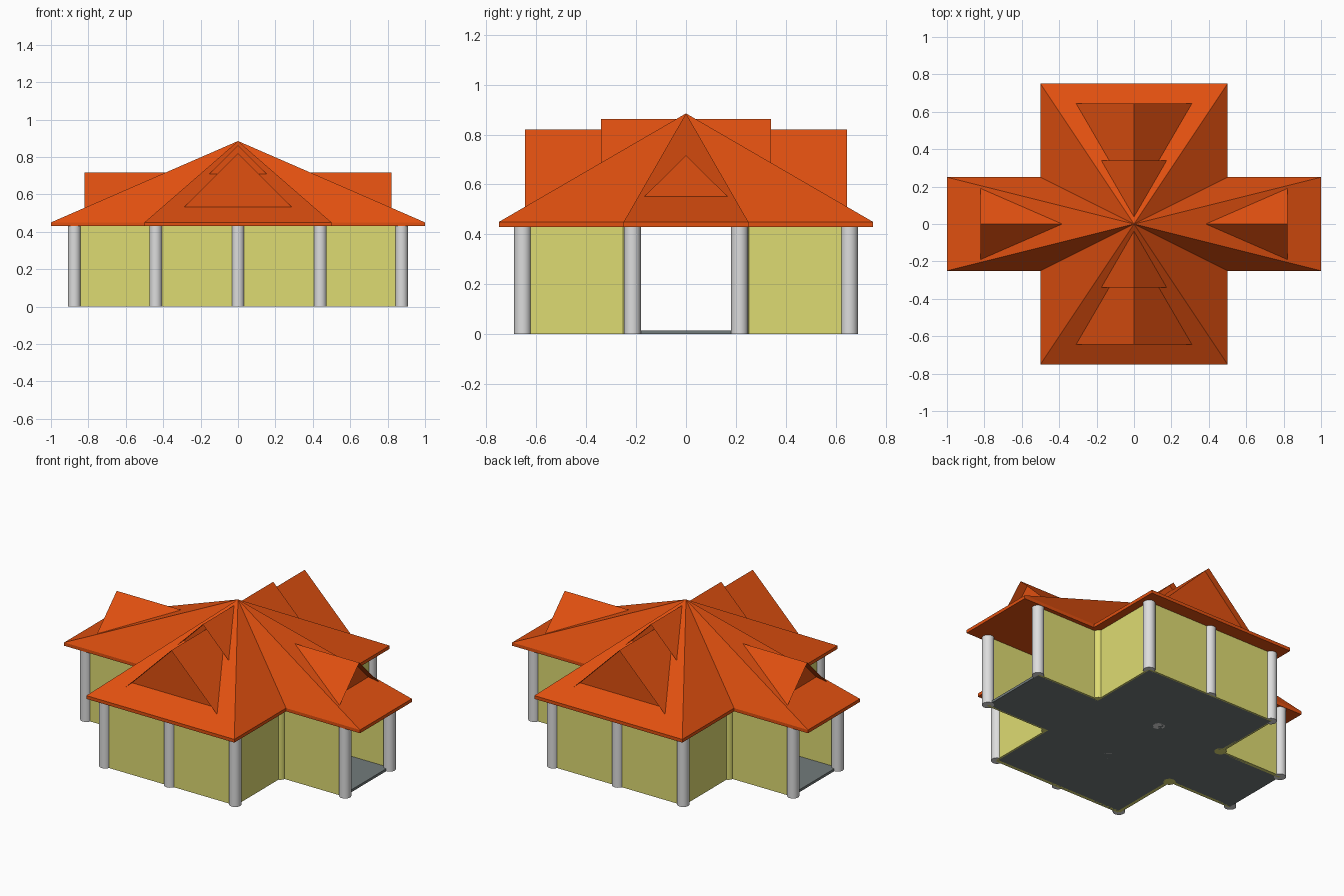
import bpy, bmesh, math
from mathutils import Matrix

cube = bpy.data.objects.get("Cube")
if cube:
    bpy.data.objects.remove(cube)


def material(name, r, g, b):
    m = bpy.data.materials.new(name)
    m.use_nodes = True
    m.diffuse_color = (r, g, b, 1)
    m.node_tree.nodes["Principled BSDF"].inputs["Base Color"].default_value = (r, g, b, 1)
    return m


ORANGE = material("orange roof", 0.75, 0.08, 0.005)
YELLOW = material("yellow wall", 0.73, 0.71, 0.17)
GREY = material("grey column", 0.72, 0.72, 0.72)
SLATE = material("slate floor", 0.17, 0.20, 0.20)

EAVE, TOP, APEX = 0.43, 0.45, 0.885


def finish(bm, name, mat):
    bmesh.ops.recalc_face_normals(bm, faces=bm.faces)
    mesh = bpy.data.meshes.new(name)
    bm.to_mesh(mesh)
    bm.free()
    mesh.materials.append(mat)
    ob = bpy.data.objects.new(name, mesh)
    bpy.context.collection.objects.link(ob)
    return ob


def cross_ring(bm, arm_x, arm_y, in_x, in_y, z):
    """Ring of vertices round a plus-shaped plan."""
    quarter = [(arm_x, in_y), (in_x, in_y), (in_x, arm_y)]
    pts = []
    for sx, sy in ((1, 1), (-1, 1), (-1, -1), (1, -1)):
        part = quarter if sx * sy > 0 else quarter[::-1]
        pts += [(sx * x, sy * y, z) for x, y in part]
    return [bm.verts.new(p) for p in pts]


def bridge(bm, low, high):
    n = len(low)
    for i in range(n):
        j = (i + 1) % n
        bm.faces.new((low[i], low[j], high[j], high[i]))


def box(name, x0, x1, y0, y1, z0, z1, mat):
    bm = bmesh.new()
    size = Matrix.Diagonal((x1 - x0, y1 - y0, z1 - z0, 1))
    place = Matrix.Translation(((x0 + x1) / 2, (y0 + y1) / 2, (z0 + z1) / 2))
    bmesh.ops.create_cube(bm, size=1, matrix=place @ size)
    return finish(bm, name, mat)


def column(name, x, y, radius, mat):
    bm = bmesh.new()
    bmesh.ops.create_cone(bm, cap_ends=True, segments=24, radius1=radius, radius2=radius,
                          depth=EAVE, matrix=Matrix.Translation((x, y, EAVE / 2)))
    for f in bm.faces:
        f.smooth = len(f.verts) == 4
    for e in bm.edges:
        e.smooth = all(f.smooth for f in e.link_faces)
    return finish(bm, name, mat)


def dormer(name, dist, half, ridge, run, recess, angle):
    """Gabled tent on a roof slope, with a recessed front panel."""
    base = APEX - (APEX - TOP) * dist / run
    back = (APEX - ridge) * run / (APEX - TOP)
    bm = bmesh.new()
    left, right, top, tail = [bm.verts.new(p) for p in (
        (-half, -dist, base), (half, -dist, base), (0, -dist, ridge), (0, -back, ridge))]
    front = bm.faces.new((left, right, top))
    bm.faces.new((right, tail, top))
    bm.faces.new((left, top, tail))
    bmesh.ops.inset_individual(bm, faces=[front], thickness=0.018)
    bmesh.ops.translate(bm, verts=front.verts, vec=(0, recess, 0))
    bmesh.ops.rotate(bm, verts=bm.verts, matrix=Matrix.Rotation(angle, 3, "Z"))
    return finish(bm, name, ORANGE)


# Floor slab
bm = bmesh.new()
low = cross_ring(bm, 0.875, 0.655, 0.44, 0.215, 0)
high = cross_ring(bm, 0.875, 0.655, 0.44, 0.215, 0.015)
bridge(bm, low, high)
bm.faces.new(low)
bm.faces.new(high)
finish(bm, "floor", SLATE)

# Main roof: eave band with slopes fanning to one peak
bm = bmesh.new()
low = cross_ring(bm, 1, 0.75, 0.5, 0.25, EAVE)
high = cross_ring(bm, 1, 0.75, 0.5, 0.25, TOP)
bridge(bm, low, high)
bm.faces.new(low)
peak = bm.verts.new((0, 0, APEX))
for i, v in enumerate(high):
    bm.faces.new((v, high[(i + 1) % len(high)], peak))
finish(bm, "main_roof", ORANGE)

# Dormers on the four wings
for side, angle in (("front", 0), ("back", math.pi)):
    dormer(side + "_lower_dormer", 0.645, 0.31, 0.82, 0.75, 0.035, angle)
    dormer(side + "_upper_dormer", 0.34, 0.175, 0.863, 0.75, 0.035, angle)
for side, angle in (("left", math.pi / 2), ("right", -math.pi / 2)):
    dormer(side + "_dormer", 0.82, 0.19, 0.718, 1, 0.055, angle)

# Walls and columns
T = 0.01
for sy, fb in ((-1, "front"), (1, "back")):
    y0, y1 = sorted((sy * 0.215, sy * 0.655))
    box(fb + "_wall", -0.44, 0.44, sy * 0.655 - T, sy * 0.655 + T, 0, EAVE, YELLOW)
    box(fb + "_partition", -T, T, y0, y1, 0.001, EAVE, YELLOW)
    column(fb + "_middle_column", 0, sy * 0.655, 0.034, GREY)
    column(fb + "_inner_column", 0, sy * 0.215, 0.034, GREY)
    for sx, lr in ((-1, "right"), (1, "left")):
        tag = fb + "_" + lr
        x0, x1 = sorted((sx * 0.44, sx * 0.875))
        box(tag + "_side_wall", sx * 0.44 - T, sx * 0.44 + T, y0, y1, 0, EAVE, YELLOW)
        box(tag + "_wing_wall", x0, x1, sy * 0.215 - T, sy * 0.215 + T, 0, EAVE, YELLOW)
        column(tag + "_corner_column", sx * 0.44, sy * 0.655, 0.034, GREY)
        column(tag + "_wing_column", sx * 0.875, sy * 0.215, 0.034, GREY)
        column(tag + "_inner_pilaster", sx * 0.44, sy * 0.22, 0.034, YELLOW)
